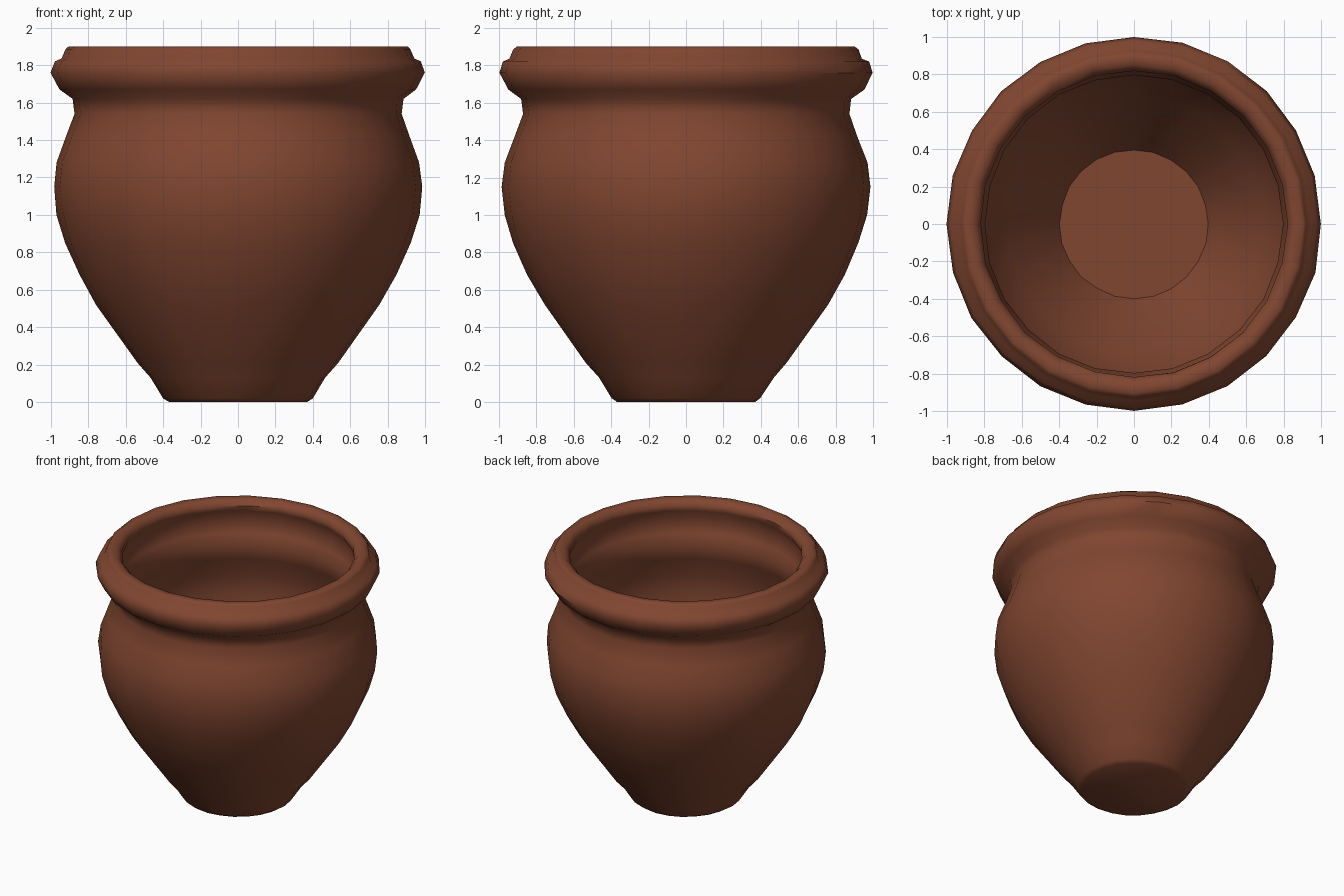
import bpy, bmesh, math, random

random.seed(4)
cube = bpy.data.objects.get("Cube")
if cube:
    bpy.data.objects.remove(cube, do_unlink=True)

SIDES = 24

clay = bpy.data.materials.new("terracotta clay")
clay.use_nodes = True
colour = (0.22, 0.062, 0.03, 1)
clay.diffuse_color = colour
clay.node_tree.nodes["Principled BSDF"].inputs["Base Color"].default_value = colour


def lathe(name, profile, wobble):
    """Spin (radius, height) points round z and cap both ends with flat discs."""
    bm = bmesh.new()
    rings = []
    for radius, z in profile:
        ring = []
        for i in range(SIDES):
            a = math.tau * i / SIDES
            r = radius + random.uniform(-wobble, 0)
            ring.append(bm.verts.new((r * math.cos(a), r * math.sin(a), z)))
        rings.append(ring)
    for low, high in zip(rings, rings[1:]):
        for i in range(SIDES):
            j = (i + 1) % SIDES
            bm.faces.new((low[i], low[j], high[j], high[i]))
    bm.faces.new(rings[0][::-1])
    bm.faces.new(rings[-1])
    mesh = bpy.data.meshes.new(name)
    bm.to_mesh(mesh)
    bm.free()
    mesh.materials.append(clay)
    obj = bpy.data.objects.new(name, mesh)
    bpy.context.collection.objects.link(obj)
    bpy.ops.object.select_all(action="DESELECT")
    obj.select_set(True)
    bpy.context.view_layer.objects.active = obj
    bpy.ops.object.shade_smooth_by_angle(angle=math.radians(50))
    return obj


# Outer wall, from the foot to the neck and the rolled rim
outside = [
    (0.37, 0.0), (0.40, 0.02), (0.47, 0.13), (0.54, 0.21), (0.76, 0.52),
    (0.85, 0.68), (0.925, 0.85), (0.97, 1.0), (0.987, 1.15), (0.972, 1.28),
    (0.92, 1.42), (0.875, 1.54), (0.885, 1.62), (0.955, 1.67), (1.003, 1.76),
    (0.98, 1.82), (0.945, 1.835), (0.925, 1.885), (0.905, 1.9),
]
# Lip and hollow inside, from the mouth down to the floor
inside = [
    (0.855, 1.895), (0.822, 1.86), (0.825, 1.82), (0.87, 1.75), (0.84, 1.64),
    (0.80, 1.57), (0.84, 1.44), (0.90, 1.28), (0.91, 1.15), (0.89, 1.0),
    (0.78, 0.68), (0.69, 0.52), (0.48, 0.2), (0.40, 0.08),
]
lathe("clay_pot", outside + inside, 0.006)
